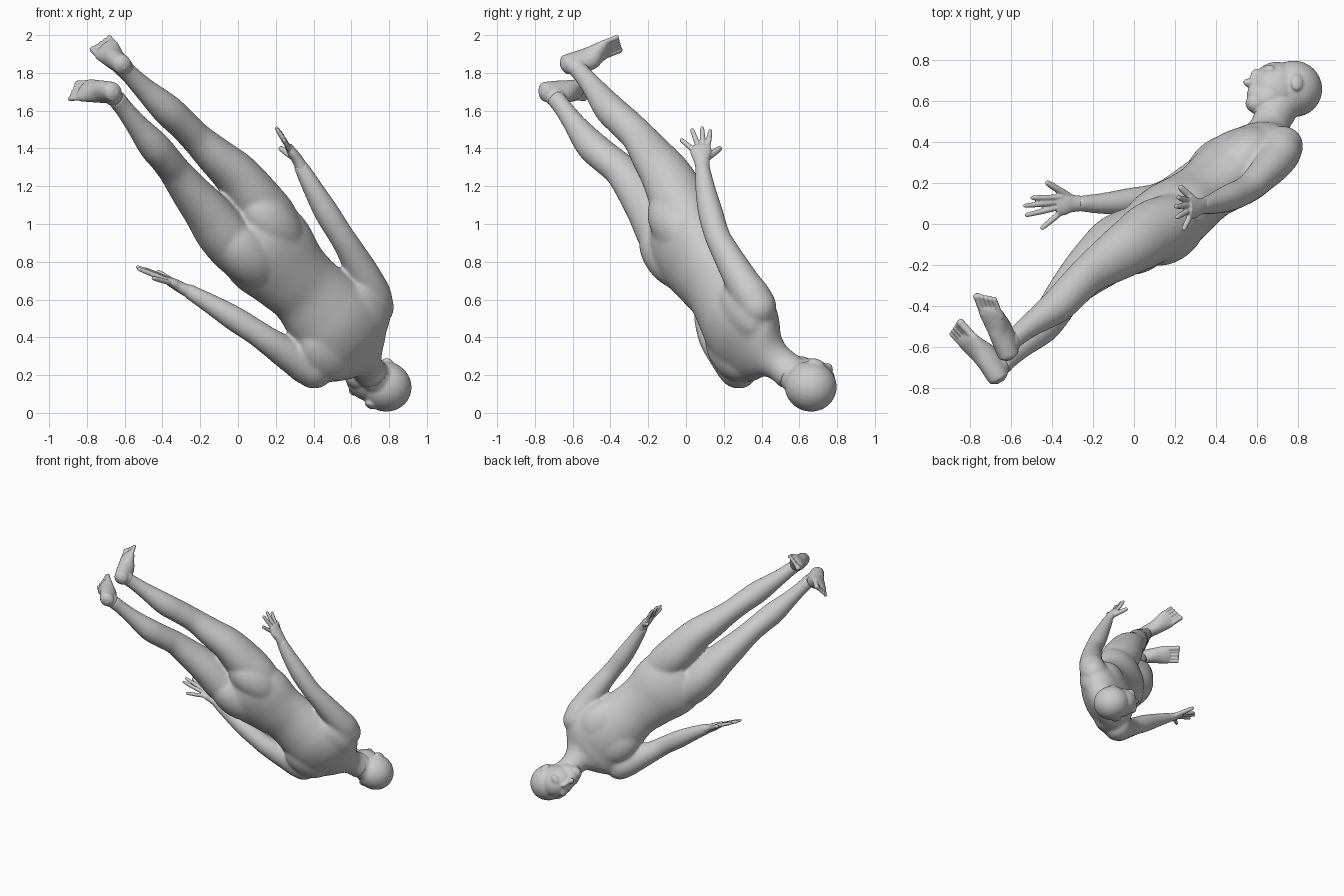
import bpy, bmesh, math
from mathutils import Vector as V, Matrix

# body frame: up to head, facing, left side
U = V((0.566, 0.508, -0.648)).normalized()
F = V((-0.5, 0.84, 0.2)); F = (F - U * F.dot(U)).normalized()
S = U.cross(F)


def spline(st, steps=5):
    """Catmull-Rom refinement of stations, so the tubes swell smoothly."""
    st = [s if len(s) == 5 else (*s, s[3]) for s in st]
    p = [st[0], *st, st[-1]]
    out = []
    for i in range(1, len(p) - 2):
        for k in range(steps):
            t = k / steps
            out.append([.5 * (2 * b + (c - a) * t + (2 * a - 5 * b + 4 * c - d) * t * t
                              + (3 * b - a - 3 * c + d) * t ** 3)
                        for a, b, c, d in zip(*p[i - 1:i + 3])])
    return out + [list(st[-1])]


def loft(bm, stations, side=S, n=24):
    """Tube of elliptical rings; station = x, y, z, half width[, half depth]."""
    st = spline(stations)
    pts = [V(s[:3]) for s in st]
    rings = []
    for i, s in enumerate(st):
        t = (pts[min(i + 1, len(pts) - 1)] - pts[max(i - 1, 0)]).normalized()
        a = (side - t * side.dot(t)).normalized()
        b = t.cross(a)
        rings.append([bm.verts.new(pts[i] + a * s[3] * math.cos(k * math.tau / n)
                                   + b * s[4] * math.sin(k * math.tau / n)) for k in range(n)])
    for r, q in zip(rings, rings[1:]):
        for k in range(n):
            bm.faces.new((r[k], r[(k + 1) % n], q[(k + 1) % n], q[k]))
    bm.faces.new(rings[0][::-1])
    bm.faces.new(rings[-1])


def blob(bm, centre, axes, radii):
    """Ellipsoid with its radii along three given axes."""
    m = Matrix([a * r for a, r in zip(axes, radii)]).transposed().to_4x4()
    m.translation = centre
    bmesh.ops.create_uvsphere(bm, u_segments=32, v_segments=20, radius=1, matrix=m)


def finish(bm, name, voxel, smooth):
    bmesh.ops.recalc_face_normals(bm, faces=bm.faces)
    me = bpy.data.meshes.new(name)
    bm.to_mesh(me)
    bm.free()
    ob = bpy.data.objects.new(name, me)
    bpy.context.collection.objects.link(ob)
    r = ob.modifiers.new("blend", 'REMESH')
    r.mode = 'VOXEL'
    r.voxel_size = voxel
    r.use_smooth_shade = True
    s = ob.modifiers.new("soften", 'SMOOTH')
    s.factor = 0.5
    s.iterations = smooth


body = bmesh.new()
# torso and neck
loft(body, [(.02, -.07, 1.0, .17, .12), (.10, -.03, .92, .245, .165), (.18, .035, .84, .255, .175),
            (.27, .10, .74, .222, .16), (.35, .16, .66, .208, .152), (.43, .22, .57, .227, .168),
            (.50, .27, .49, .25, .18), (.56, .32, .42, .275, .168), (.605, .37, .36, .26, .138),
            (.637, .41, .32, .20, .115), (.66, .46, .285, .112, .10), (.675, .51, .25, .09, .095),
            (.71, .57, .20, .09, .10)], n=36)
# buttocks, chest, shoulder blades
for sg in (-1, 1):
    blob(body, V((.10, -.035, .915)) + S * sg * .105 - F * .03, (F, S, U), (.138, .14, .23))
    blob(body, V((.50, .275, .49)) + S * sg * .09 + F * .05, (F, S, U), (.118, .16, .19))
    blob(body, V((.54, .30, .44)) + S * sg * .14 - F * .045, (F, S, U), (.10, .14, .19))

# arms, with a rounded shoulder
blob(body, V((.715, .37, .57)), (F, S, U), (.105, .107, .12))
blob(body, V((.395, .27, .24)), (F, S, U), (.105, .107, .12))
loft(body, [(.64, .36, .46, .095), (.715, .365, .58, .103), (.685, .30, .69, .092), (.60, .21, .85, .075),
            (.545, .165, .94, .068), (.47, .13, 1.06, .067), (.39, .10, 1.20, .053), (.325, .085, 1.32, .038)])
loft(body, [(.50, .31, .30, .095), (.39, .27, .245, .103), (.30, .22, .29, .092), (.17, .15, .375, .075),
            (.09, .125, .43, .069), (-.02, .11, .50, .067), (-.15, .10, .58, .053), (-.28, .10, .655, .038)])

# legs
loft(body, [(.29, .09, .88, .09), (.19, .015, 1.01, .138), (.09, -.04, 1.13, .14, .155),
            (-.01, -.105, 1.26, .122, .14), (-.125, -.18, 1.365, .102, .117), (-.22, -.245, 1.455, .085, .096),
            (-.30, -.325, 1.535, .083, .09), (-.38, -.405, 1.61, .083), (-.50, -.49, 1.72, .06),
            (-.58, -.555, 1.80, .05), (-.63, -.60, 1.845, .052)])
loft(body, [(.14, .03, .72, .09), (.035, -.04, .83, .138), (-.075, -.105, .945, .14, .155),
            (-.165, -.175, 1.065, .122, .14), (-.255, -.255, 1.175, .102, .117), (-.335, -.34, 1.28, .085, .096),
            (-.39, -.425, 1.35, .083, .09), (-.45, -.505, 1.42, .083), (-.54, -.59, 1.53, .06),
            (-.61, -.655, 1.62, .05), (-.65, -.695, 1.67, .052)])
finish(body, "body", .009, 25)

# feet: heel, instep, ball, then five toes
for name, heel, mid, ball, toe, inner in (
        ("left_foot", V((-.615, -.63, 1.845)), V((-.65, -.525, 1.87)), V((-.70, -.43, 1.925)),
         V((-.738, -.33, 1.965)), -1),
        ("right_foot", V((-.665, -.745, 1.70)), V((-.715, -.655, 1.70)), V((-.81, -.57, 1.708)),
         V((-.89, -.48, 1.703)), 1)):
    bm = bmesh.new()
    loft(bm, [(*(heel - (mid - heel) * .3), .015, .02), (*(heel - (mid - heel) * .18), .038, .042),
              (*heel, .05, .055), (*mid, .055, .066), (*mid.lerp(ball, .6), .066, .046),
              (*ball, .07, .031), (*ball.lerp(toe, .25), .055, .018)])
    blob(bm, heel + U * .035 + (mid - heel) * .35, (F, S, U), (.058, .05, .06))
    for k in range(5):
        off = S * inner * (.05 - .027 * k) - (toe - ball) * .1 * k
        r = .02 if k == 0 else .0135
        a, b = ball + off, toe + off
        loft(bm, [(*a, r), (*a.lerp(b, .7), r * .95), (*a.lerp(b, .9), r), (*b, r * .6)], n=12)
    finish(bm, name, .005, 3)

# head
head = bmesh.new()
HS = V((.37, .26, .89)).normalized()
HF = V((-.92, .17, .33)); HF = (HF - HS * HF.dot(HS)).normalized()
HU = HF.cross(HS)
AX = (HF, HS, HU)
HC = V((.78, .66, .14))
for f, h, radii in ((0, 0, (.14, .132, .138)),           # cranium
                    (.085, -.015, (.132, .112, .132)),   # face
                    (.135, -.085, (.092, .09, .085)),    # jaw
                    (.19, -.11, (.053, .052, .048)),     # chin
                    (.195, -.065, (.045, .052, .04)),    # lips
                    (.205, .015, (.027, .018, .05)),     # nose bridge
                    (.225, -.012, (.042, .025, .023))):  # nose tip
    blob(head, HC + HF * f + HU * h, AX, radii)
# ears and brows
for sg in (-1, 1):
    EA = (HF, (HS - HF * sg * .3).normalized(), HU)
    blob(head, HC + HF * .035 + HS * sg * .13 - HU * .01, EA, (.03, .014, .042))
    blob(head, HC + HF * .155 + HS * sg * .045 + HU * .05, AX, (.035, .05, .03))
# upper neck running into the skull
loft(head, [(.667, .48, .27, .085, .09), (.68, .53, .24, .086, .09), (.74, .61, .17, .09, .10)])
finish(head, "head", .007, 8)

# hands: palm, then finger (base, tip) pairs with the thumb last
HANDS = {
    "left_hand": (((.345, .09, 1.285), (.315, .083, 1.34), (.29, .08, 1.375), (.265, .078, 1.415)), (
        ((.267, .115, 1.405), (.212, .13, 1.50)), ((.262, .09, 1.415), (.20, .085, 1.515)),
        ((.265, .065, 1.41), (.205, .03, 1.505)), ((.275, .04, 1.39), (.24, -.03, 1.45)),
        ((.305, .105, 1.345), (.22, .185, 1.405)))),
    "right_hand": (((-.25, .10, .637), (-.305, .10, .665), (-.34, .098, .685), (-.38, .093, .705)), (
        ((-.372, .13, .71), (-.505, .128, .765)), ((-.385, .105, .71), (-.54, .088, .775)),
        ((-.38, .078, .705), (-.532, .042, .765)), ((-.362, .052, .69), (-.455, -.025, .715)),
        ((-.31, .13, .67), (-.43, .205, .75)))),
}
for name, (palm, fingers) in HANDS.items():
    bm = bmesh.new()
    sizes = ((.037, .035), (.043, .03), (.055, .027), (.052, .019))
    loft(bm, [(*p, *s) for p, s in zip(palm, sizes)], side=V((0, 1, 0)))
    for i, (base, tip) in enumerate(fingers):
        b, t = V(base), V(tip)
        r = .018 if i == 4 else .014
        loft(bm, [(*b.lerp(t, -.15), r), (*b.lerp(t, .45), r), (*b.lerp(t, .9), r * .8), (*t, r * .4)], n=12)
    finish(bm, name, .005, 2)
